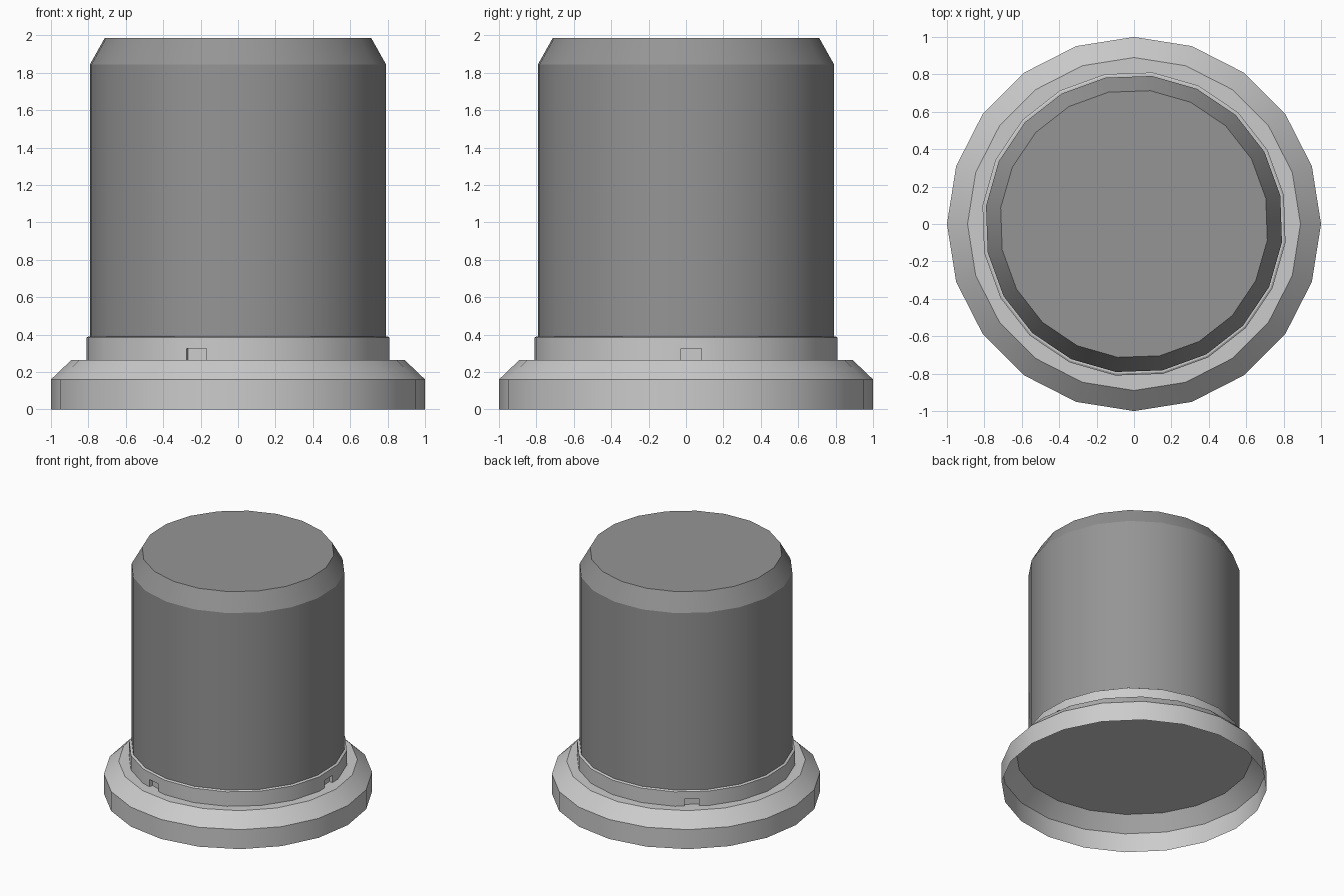
import bpy, bmesh
from math import radians, cos, sin, pi

if "Cube" in bpy.data.objects:
    bpy.data.objects.remove(bpy.data.objects["Cube"], do_unlink=True)

SIDES = 20
TURN = radians(-7)      # body and collar are turned against the base


def material(name, value):
    mat = bpy.data.materials.new(name)
    mat.use_nodes = True
    colour = (value, value, value, 1)
    mat.diffuse_color = colour
    mat.node_tree.nodes["Principled BSDF"].inputs["Base Color"].default_value = colour
    return mat


def lathe(name, profile, mat, turn=0.0, bottom=True):
    """Revolve (radius, height) points, listed upward, and cap the ends."""
    bm = bmesh.new()
    rings = [[bm.verts.new((r * cos(turn + 2 * pi * i / SIDES),
                            r * sin(turn + 2 * pi * i / SIDES), z))
              for i in range(SIDES)] for r, z in profile]
    for low, high in zip(rings, rings[1:]):
        for i in range(SIDES):
            j = (i + 1) % SIDES
            bm.faces.new((low[i], low[j], high[j], high[i]))
    bm.faces.new(rings[-1])
    if bottom:
        bm.faces.new(rings[0][::-1])
    mesh = bpy.data.meshes.new(name)
    bm.to_mesh(mesh)
    bm.free()
    mesh.materials.append(mat)
    obj = bpy.data.objects.new(name, mesh)
    bpy.context.collection.objects.link(obj)
    return obj


def smooth(obj):
    bpy.ops.object.select_all(action="DESELECT")
    obj.select_set(True)
    bpy.context.view_layer.objects.active = obj
    bpy.ops.object.shade_smooth_by_angle(angle=radians(25))


light_grey = material("light grey", 0.6)
mid_grey = material("mid grey", 0.3)

# Flanged base: thin shell, open underneath
base = lathe("base_flange", [(1, 0), (1, 0.16), (0.89, 0.265)], light_grey, bottom=False)

# Collar with a fine bevelled rim
collar = lathe("collar", [(0.816, 0.265), (0.816, 0.384), (0.806, 0.39)], light_grey, TURN)

# Three small notches, each centred on a collar facet
for step in (0, 7, 14):
    angle = TURN + (step + 0.5) * 2 * pi / SIDES
    bpy.ops.mesh.primitive_cube_add(
        size=1, location=(0.826 * cos(angle), 0.826 * sin(angle), 0.285),
        rotation=(0, 0, angle))
    cutter = bpy.context.object
    cutter.name = "notch_cutter"
    cutter.scale = (0.1, 0.11, 0.08)
    cutter.data.materials.append(light_grey)
    cut = collar.modifiers.new("notch", "BOOLEAN")
    cut.operation = "DIFFERENCE"
    cut.object = cutter
    cut.solver = "EXACT"
    bpy.context.view_layer.objects.active = collar
    bpy.ops.object.modifier_apply(modifier=cut.name)
    bpy.data.objects.remove(cutter, do_unlink=True)

# Tall cap with a chamfered top
body = lathe("cap_body", [(0.797, 0.385), (0.797, 1.845), (0.718, 1.985)], mid_grey, TURN)

for part in (base, collar, body):
    smooth(part)
